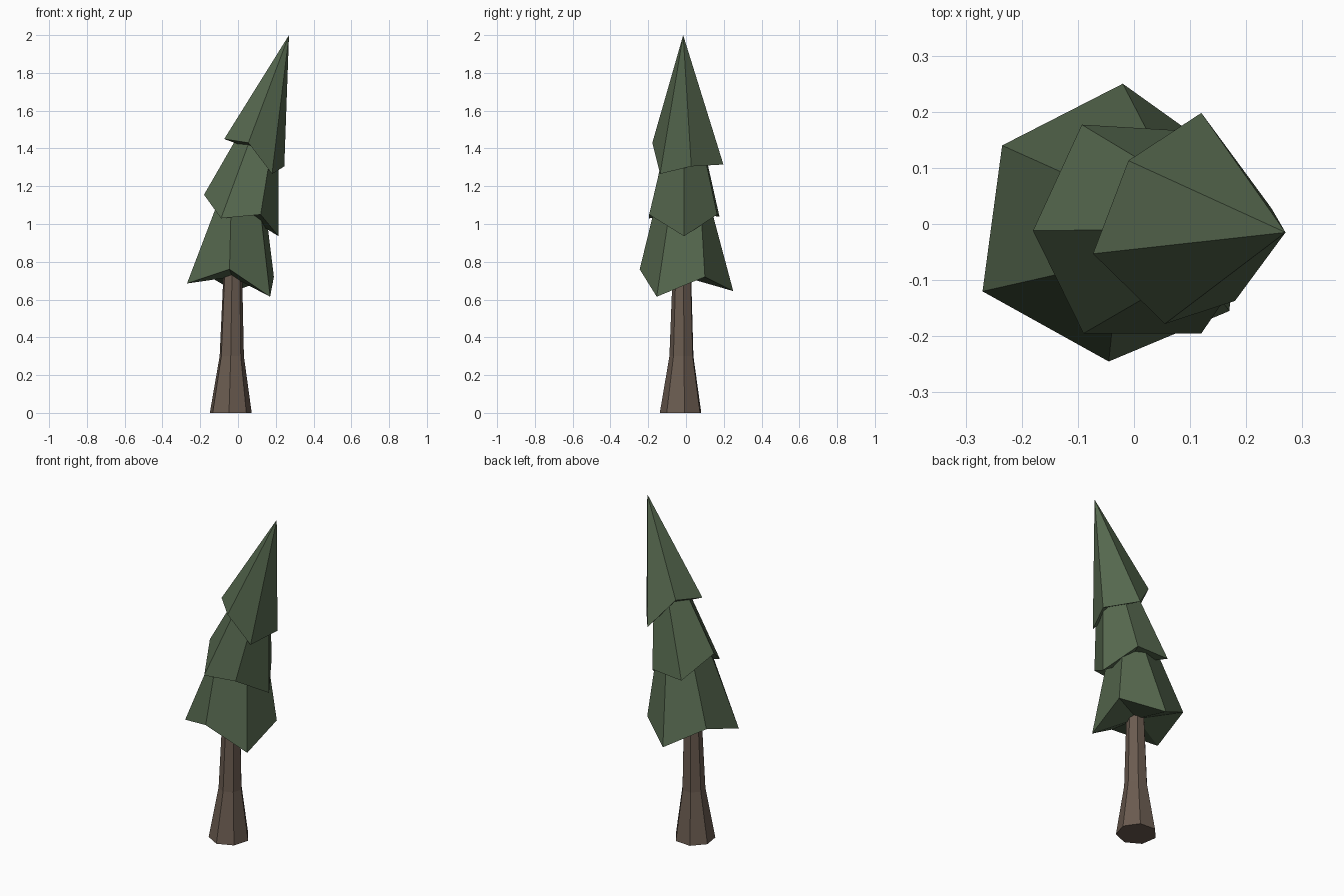
import bpy
from math import cos, sin, radians


def material(name, color):
    m = bpy.data.materials.new(name)
    m.diffuse_color = (*color, 1)
    return m


def build(name, verts, faces, mat):
    me = bpy.data.meshes.new(name)
    me.from_pydata(verts, [], faces)
    me.materials.append(mat)
    ob = bpy.data.objects.new(name, me)
    bpy.context.collection.objects.link(ob)
    return ob


def bridge(a, b, n):
    return [(a + i, a + (i + 1) % n, b + (i + 1) % n, b + i) for i in range(n)]


def tier(name, rim, top, under):
    # rim and top run clockwise from above; reversed to run counter-clockwise
    rim = rim[::-1]
    n = len(rim)
    verts = rim + [under]
    faces = [((i + 1) % n, i, n) for i in range(n)]
    if len(top) == 1:
        verts += top
        faces += [(i, (i + 1) % n, n + 1) for i in range(n)]
    else:
        verts += top[::-1]
        faces += bridge(0, n + 1, n) + [tuple(range(n + 1, 2 * n + 1))]
    build(name, verts, faces, green)


green = material("needles", (0.09, 0.135, 0.075))
brown = material("bark", (0.145, 0.105, 0.08))

# Trunk: seven sides, flared foot
SIDES = 7
rings = [(-0.04, -0.025, 0.0, 0.114), (-0.034, -0.022, 0.3, 0.066), (-0.028, -0.02, 0.76, 0.05)]
verts = [(cx + r * cos(radians(9 + 360 / SIDES * i)), cy + r * sin(radians(9 + 360 / SIDES * i)), z)
         for cx, cy, z, r in rings for i in range(SIDES)]
faces = bridge(0, SIDES, SIDES) + bridge(SIDES, 2 * SIDES, SIDES)
faces += [tuple(range(SIDES))[::-1], tuple(range(2 * SIDES, 3 * SIDES))]
build("trunk", verts, faces, brown)

# Lower foliage
tier("lower_foliage",
     [(-0.27, -0.12, 0.685), (-0.235, 0.14, 0.77), (-0.02, 0.25, 0.645),
      (0.19, 0.1, 0.72), (0.17, -0.155, 0.615), (-0.045, -0.245, 0.76)],
     [(-0.093, -0.08, 1.15), (-0.09, 0.075, 1.15), (0.05, 0.115, 1.15),
      (0.137, 0.075, 1.15), (0.11, -0.075, 1.15), (-0.035, -0.15, 1.15)],
     (-0.03, -0.01, 0.72))

# Middle foliage
tier("middle_foliage",
     [(-0.18, -0.012, 1.155), (-0.093, 0.177, 1.04), (0.11, 0.165, 1.05),
      (0.215, -0.01, 0.935), (0.12, -0.195, 1.05), (-0.09, -0.195, 1.03)],
     [(-0.01, -0.01, 1.45), (0.06, 0.085, 1.45), (0.16, 0.08, 1.45),
      (0.215, -0.01, 1.45), (0.185, -0.1, 1.45), (0.065, -0.105, 1.45)],
     (0.03, -0.01, 1.05))

# Top foliage, leaning to a point
tier("top_foliage",
     [(-0.073, -0.053, 1.45), (-0.01, 0.113, 1.48), (0.12, 0.198, 1.315),
      (0.245, 0.028, 1.305), (0.18, -0.137, 1.265), (0.055, -0.178, 1.43)],
     [(0.27, -0.015, 2.0)],
     (0.09, -0.01, 1.39))
